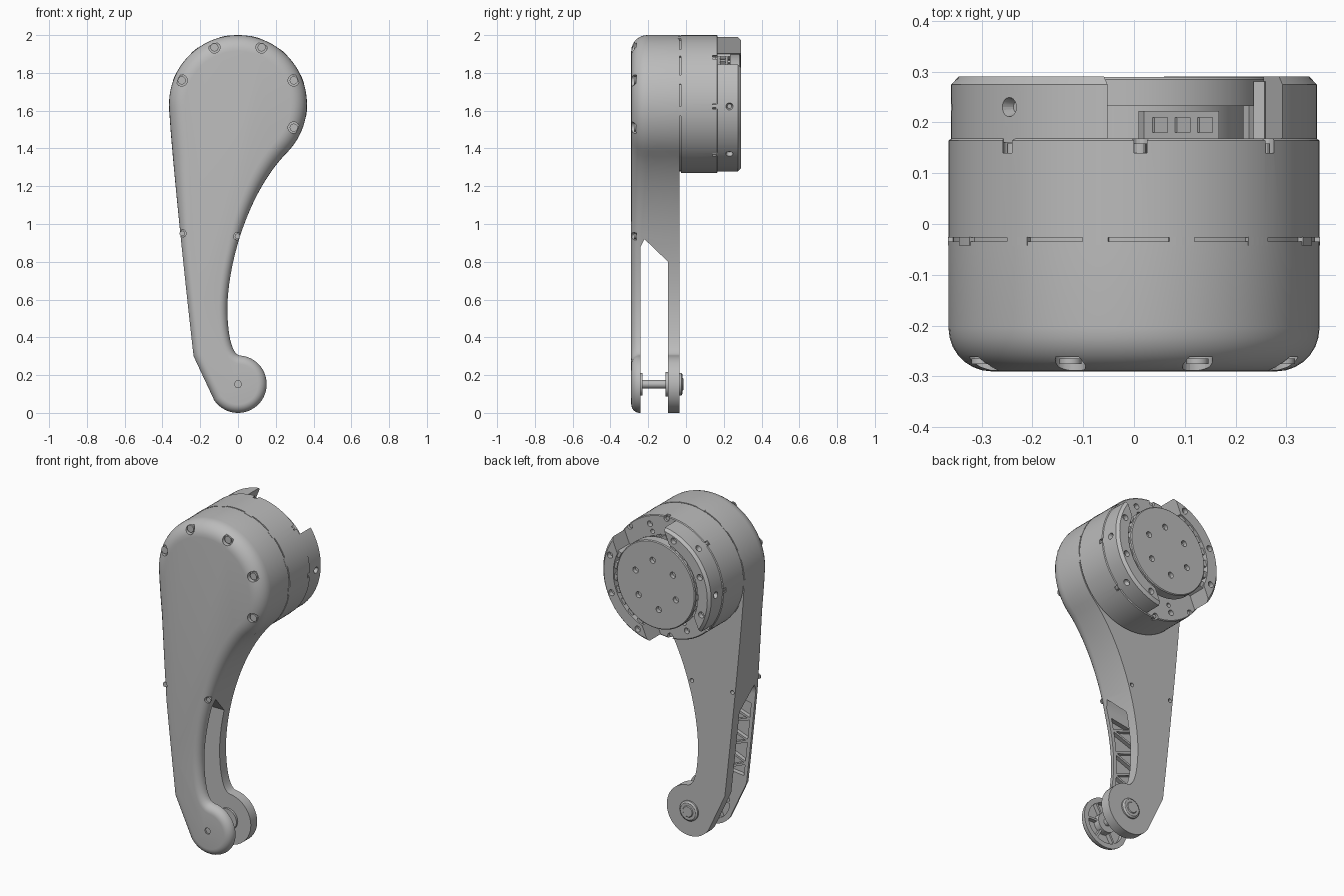
import bpy, bmesh, math
from mathutils import Vector, Matrix

if "Cube" in bpy.data.objects:
    bpy.data.objects.remove(bpy.data.objects["Cube"])

grey = bpy.data.materials.new("plain grey")
grey.use_nodes = True
grey.diffuse_color = (0.5, 0.5, 0.5, 1)
grey.node_tree.nodes["Principled BSDF"].inputs["Base Color"].default_value = (0.5, 0.5, 0.5, 1)

HUB = Vector((0, 1.635))      # drum axis in x, z
FOOT = Vector((0, 0.152))     # foot axis in x, z
R = 0.365


# ---------- helpers ----------
def polar(c, r, deg):
    a = math.radians(deg)
    return Vector((c[0] + r * math.cos(a), c[1] + r * math.sin(a)))


def circle(c, r, n=32):
    return [polar(c, r, 360 * i / n) for i in range(n)]


def bezier(a, b, c, d, n):
    a, b, c, d = map(Vector, (a, b, c, d))
    out = []
    for i in range(n):
        t = i / n
        s = 1 - t
        out.append(a * s**3 + b * 3 * s * s * t + c * 3 * s * t * t + d * t**3)
    return out


def loft(bm, rings):
    """Closed skin through rings of 3D points."""
    vs = [[bm.verts.new(p) for p in ring] for ring in rings]
    n = len(vs[0])
    for a, b in zip(vs, vs[1:]):
        for i in range(n):
            bm.faces.new((a[i], a[(i + 1) % n], b[(i + 1) % n], b[i]))
    bm.faces.new(vs[0])
    bm.faces.new(vs[-1])


def prism(bm, pts, y0, y1):
    loft(bm, [[(p[0], y, p[1]) for p in pts] for y in (y0, y1)])


def rod(bm, c, r, y0, y1, n=32):
    prism(bm, circle(c, r, n), y0, y1)


def bar(bm, a, b, w, y0, y1):
    a, b = Vector(a), Vector(b)
    d = (b - a).normalized()
    s = Vector((-d.y, d.x)) * w / 2
    prism(bm, [a + s, b + s, b - s, a - s], y0, y1)


def turned(bm, c, profile, n=96):
    loft(bm, [[(p[0], y, p[1]) for p in circle(c, r, n)] for r, y in profile])


def make(name, bm, smooth=True):
    bmesh.ops.recalc_face_normals(bm, faces=bm.faces)
    me = bpy.data.meshes.new(name)
    bm.to_mesh(me)
    bm.free()
    ob = bpy.data.objects.new(name, me)
    bpy.context.collection.objects.link(ob)
    me.materials.append(grey)
    if smooth:
        shade(ob)
    return ob


def activate(ob):
    bpy.ops.object.select_all(action='DESELECT')
    ob.select_set(True)
    bpy.context.view_layer.objects.active = ob


def shade(ob):
    activate(ob)
    bpy.ops.object.shade_smooth_by_angle(angle=math.radians(30))


def cut(ob, bm):
    cutter = make("cutter", bm, False)
    cutter.hide_render = True
    mod = ob.modifiers.new("cut", 'BOOLEAN')
    mod.operation = 'DIFFERENCE'
    mod.solver = 'EXACT'
    mod.object = cutter
    activate(ob)
    bpy.ops.object.modifier_apply(modifier=mod.name)
    bpy.data.objects.remove(cutter)
    shade(ob)


# ---------- arm shell ----------
outline = [polar(HUB, R, a) for a in range(185, -43, -4)]
outline += bezier(polar(HUB, R, -43), (0.03, 1.15), (-0.07, 0.72), (-0.055, 0.5), 26)
outline += bezier((-0.055, 0.5), (-0.05, 0.4), (-0.03, 0.305), polar(FOOT, 0.152, 85), 10)
outline += [polar(FOOT, 0.152, a) for a in range(85, -153, -7)]
outline += bezier((-0.235, 0.3), (-0.27, 0.6), (-0.355, 1.4), polar(HUB, R, 185), 24)


def inset(amount):
    out = []
    n = len(outline)
    for i, p in enumerate(outline):
        t = (outline[(i + 1) % n] - outline[i - 1]).normalized()
        out.append(p + Vector((t.y, -t.x)) * amount(p.y))
    return out


def fillet(z):
    return 0.045 + 0.04 * min(1, max(0, (z - 0.85) / 0.5))


rings = []
for k in range(8):
    a = math.pi / 2 * k / 7
    ring = inset(lambda z: fillet(z) * (1 - math.sin(a)))
    rings.append([(q.x, -0.29 + fillet(p.y) * (1 - math.cos(a)), q.y) for p, q in zip(outline, ring)])
rings.append([(p.x, -0.034, p.y) for p in outline])
bm = bmesh.new()
loft(bm, rings)
shell = make("arm_shell", bm)

# open gap between front and back plates of the lower arm
bm = bmesh.new()
gap = [(-0.24, -0.1), (-0.24, 0.88), (-0.22, 0.92), (-0.095, 0.8), (-0.095, -0.1)]
loft(bm, [[(x, y, z) for y, z in gap] for x in (-0.6, 0.6)])
cut(shell, bm)

# pockets inside the front plate, screw recesses and the foot socket
screws = [((-0.298, 1.76), 0.03), ((-0.125, 1.935), 0.03), ((0.125, 1.935), 0.03),
          ((0.295, 1.76), 0.03), ((0.295, 1.51), 0.03), ((-0.295, 0.95), 0.02), ((-0.003, 0.935), 0.02)]
bm = bmesh.new()
prism(bm, [p for p in inset(lambda z: 0.022) if 0.34 < p.y < 0.84], -0.268, -0.2)
rod(bm, FOOT, 0.122, -0.268, -0.2, 48)
for c, r in screws:
    rod(bm, c, r, -0.32, -0.262, 24)
for x in (-0.285, -0.015):
    rod(bm, (x, 0.94), 0.012, -0.06, 0, 16)
rod(bm, FOOT, 0.02, -0.3, -0.281, 6)
cut(shell, bm)

# screws in the recesses
bm = bmesh.new()
for c, r in screws:
    rod(bm, c, r * 0.72, -0.265, -0.255 - 0.02, 16)
make("shell_screws", bm)

# zigzag ribs and foot spokes
bm = bmesh.new()
steps = 7
zig = []
for i in range(steps + 1):
    z = 0.35 + 0.48 * i / steps
    zig.append((-0.222 - 0.09 * (z - 0.3), z) if i % 2 else (-0.068 + 0.06 * max(0, z - 0.6), z))
for a, b in zip(zig, zig[1:]):
    bar(bm, a, b, 0.013, -0.272, -0.244)
for a in range(0, 360, 60):
    bar(bm, polar(FOOT, 0.04, a), polar(FOOT, 0.126, a), 0.013, -0.272, -0.244)
make("truss_ribs", bm, False)

# ---------- foot pin ----------
bm = bmesh.new()
rod(bm, FOOT, 0.022, -0.26, -0.07)
rod(bm, FOOT, 0.06, -0.275, -0.23)
rod(bm, FOOT, 0.065, -0.108, -0.09)
turned(bm, FOOT, [(0.06, -0.04), (0.06, -0.025), (0.05, -0.018), (0.034, -0.018), (0.03, -0.014)], 40)
make("foot_pin", bm)

# ---------- drum ----------
bm = bmesh.new()
turned(bm, HUB, [(0.356, -0.05), (0.356, -0.027), (R, -0.027), (R, 0.164), (0.36, 0.168)])
drum = make("drum", bm)
gap_angle = 67
bm = bmesh.new()
for k in range(8):
    rod(bm, polar(HUB, 0.352, 43 + 45 * k), 0.018, 0.14, 0.2, 16)
for s in (0, 180):
    rod(bm, polar(HUB, 0.315, gap_angle + s), 0.017, 0.14, 0.2, 16)
    rod(bm, polar(HUB, 0.27, gap_angle + s), 0.013, 0.14, 0.2, 16)
cut(drum, bm)

# joint tabs along the parting line
bm = bmesh.new()
for k in range(9):
    a0 = 5 + 27 * k - 15
    arc = [a0 + d for d in (0, 2, 4, 6, 8)]
    prism(bm, [polar(HUB, R + 0.0015, a) for a in arc] + [polar(HUB, 0.35, a) for a in arc[::-1]], -0.042, -0.026)
make("joint_tabs", bm, False)

# drum screws
bm = bmesh.new()
for k in range(8):
    rod(bm, polar(HUB, 0.349, 43 + 45 * k), 0.012, 0.13, 0.158, 12)
make("drum_screws", bm)

# ---------- rear guard: two ring sections split by a slot ----------
bm = bmesh.new()
turned(bm, HUB, [(0.36, 0.16), (0.36, 0.274), (0.345, 0.29)])
guard = make("rear_guard", bm)
bm = bmesh.new()
rod(bm, HUB, 0.282, 0.1, 0.35, 96)
cut(guard, bm)
bm = bmesh.new()
bar(bm, polar(HUB, 0.5, gap_angle), polar(HUB, 0.5, gap_angle + 180), 0.374, 0.1, 0.35)
cut(guard, bm)
bm = bmesh.new()
for s in (0, 180):
    for a in (-68, -23, 18):
        rod(bm, polar(HUB, 0.32, a + s), 0.018, 0.262, 0.32, 20)
    for a in (-2, -47):
        p = polar(HUB, 0.36, a + s)
        d = Vector((p.x - HUB.x, 0, p.y - HUB.y)).normalized()
        m = Matrix.Translation((p.x, 0.23, p.y)) @ d.to_track_quat('Z', 'Y').to_matrix().to_4x4()
        bmesh.ops.create_cone(bm, cap_ends=True, segments=20, radius1=0.012, radius2=0.026, depth=0.05, matrix=m)
cut(guard, bm)

# teeth between guard and output disc
bm = bmesh.new()
for s in (0, 180):
    for a in range(-66, 30, 15):
        bar(bm, polar(HUB, 0.266, a + s), polar(HUB, 0.29, a + s), 0.038, 0.16, 0.28)
make("guard_teeth", bm, False)

# ---------- output disc and its hub ----------
bm = bmesh.new()
turned(bm, HUB, [(0.262, 0.232), (0.262, 0.284), (0.257, 0.289)])
disc = make("output_disc", bm)
bm = bmesh.new()
for k in range(6):
    rod(bm, polar(HUB, 0.145, 22 + 60 * k), 0.018, 0.265, 0.32, 20)
cut(disc, bm)

bm = bmesh.new()
rod(bm, HUB, 0.215, 0.16, 0.24, 64)
make("disc_hub", bm)

# small connector block in the upper slot
bm = bmesh.new()
mid = polar(HUB, 0.225, gap_angle)
side = polar((0, 0), 0.08, gap_angle - 90)
bar(bm, mid - side, mid + side, 0.03, 0.16, 0.222)
for f in (-0.6, 0, 0.6):
    bar(bm, mid + side * (f - 0.18), mid + side * (f + 0.18), 0.05, 0.18, 0.21)
make("connector", bm, False)
